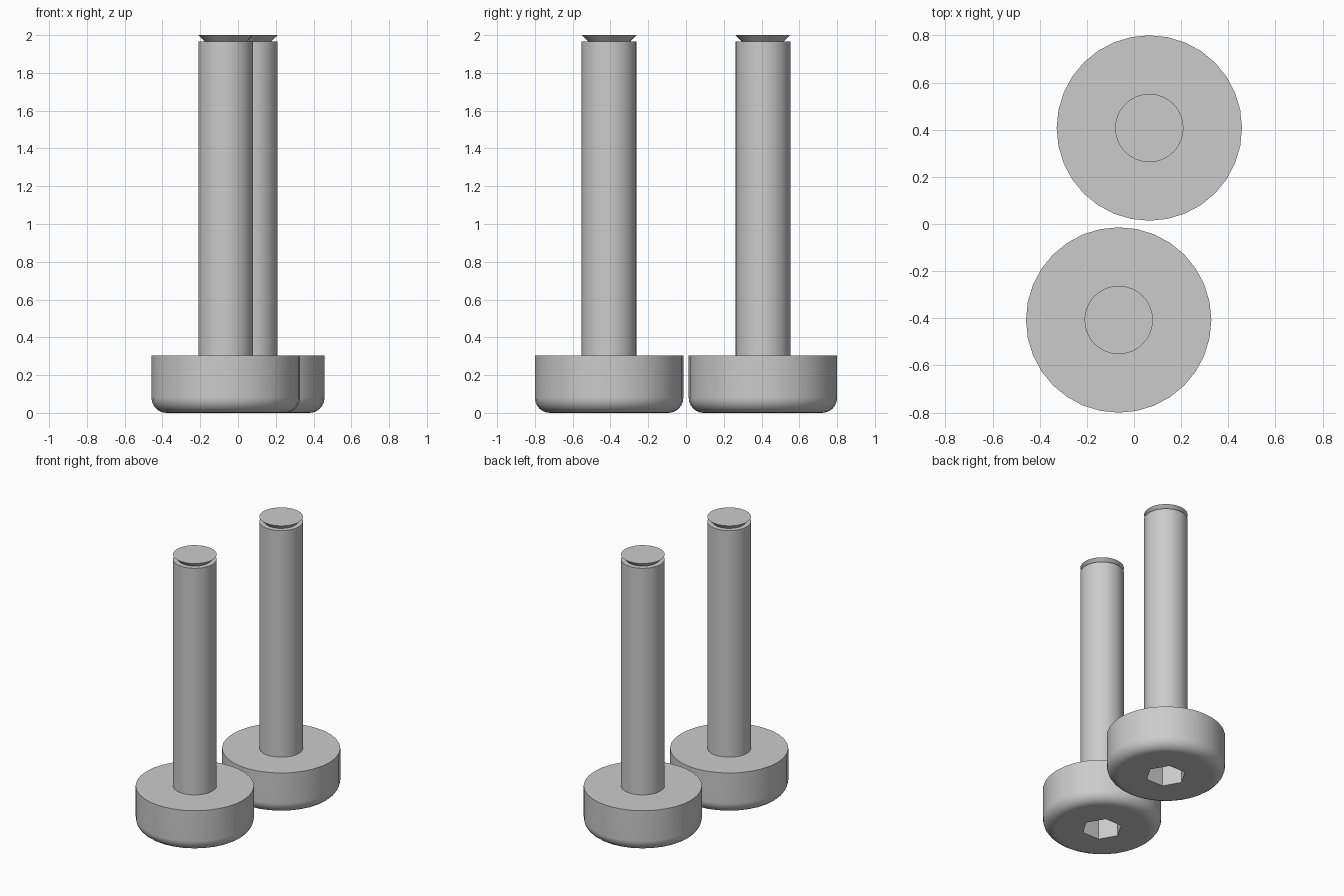
import bpy
import bmesh
from math import sin, cos, pi, radians

SIDES = 32
HEAD_R, HEAD_H, FILLET = 0.393, 0.305, 0.08
SHAFT_R, SHAFT_TOP, NECK_R = 0.145, 1.965, 0.11
SOCKET_R, SOCKET_DEPTH = 0.135, 0.17

if "Cube" in bpy.data.objects:
    bpy.data.objects.remove(bpy.data.objects["Cube"])

steel = bpy.data.materials.new("steel grey")
steel.use_nodes = True
colour = (0.6, 0.6, 0.6, 1)
steel.diffuse_color = colour
steel.node_tree.nodes["Principled BSDF"].inputs["Base Color"].default_value = colour


def ring(bm, radius, z, sides=SIDES):
    return [bm.verts.new((radius * cos(2 * pi * i / sides),
                          radius * sin(2 * pi * i / sides), z)) for i in range(sides)]


def lathe(bm, profile, sides=SIDES):
    """Skin a stack of rings and return the first and last ring."""
    rings = [ring(bm, r, z, sides) for r, z in profile]
    for a, b in zip(rings, rings[1:]):
        for i in range(sides):
            j = (i + 1) % sides
            bm.faces.new((a[i], a[j], b[j], b[i]))
    return rings[0], rings[-1]


def loop_edges(bm, verts):
    return [bm.edges.get((v, verts[i - 1])) for i, v in enumerate(verts)]


def finish(bm, name, location):
    bmesh.ops.recalc_face_normals(bm, faces=bm.faces[:])
    mesh = bpy.data.meshes.new(name)
    bm.to_mesh(mesh)
    bm.free()
    mesh.materials.append(steel)
    obj = bpy.data.objects.new(name, mesh)
    obj.location = location
    bpy.context.collection.objects.link(obj)
    bpy.ops.object.select_all(action="DESELECT")
    obj.select_set(True)
    bpy.context.view_layer.objects.active = obj
    bpy.ops.object.shade_smooth_by_angle(angle=radians(30))
    weighted = obj.modifiers.new("flat caps", "WEIGHTED_NORMAL")
    weighted.keep_sharp = True


def build_head(name, location):
    bm = bmesh.new()
    # Rounded lower rim, straight wall and flat upper face
    arc = [i * pi / 12 for i in range(7)]
    profile = [(HEAD_R - FILLET + FILLET * sin(a), FILLET - FILLET * cos(a)) for a in arc]
    rim, top = lathe(bm, profile + [(HEAD_R, HEAD_H)])
    bm.faces.new(top)
    # Hexagonal socket sunk into the underside
    mouth, floor = lathe(bm, [(SOCKET_R, 0), (SOCKET_R, SOCKET_DEPTH)], 6)
    bm.faces.new(floor)
    bmesh.ops.triangle_fill(bm, use_beauty=True,
                            edges=loop_edges(bm, rim) + loop_edges(bm, mouth))
    finish(bm, name, location)


def build_shaft(name, location):
    bm = bmesh.new()
    # Straight rod, undercut neck and flared end cap
    base, tip = lathe(bm, [(SHAFT_R, HEAD_H), (SHAFT_R, SHAFT_TOP),
                           (NECK_R, SHAFT_TOP), (SHAFT_R, 2)])
    bm.faces.new(base)
    bm.faces.new(tip)
    finish(bm, name, location)


# Two identical bolts standing on their heads
for side, sign in (("front", -1), ("back", 1)):
    spot = (0.065 * sign, 0.407 * sign, 0)
    build_head(side + "_bolt_head", spot)
    build_shaft(side + "_bolt_shaft", spot)
